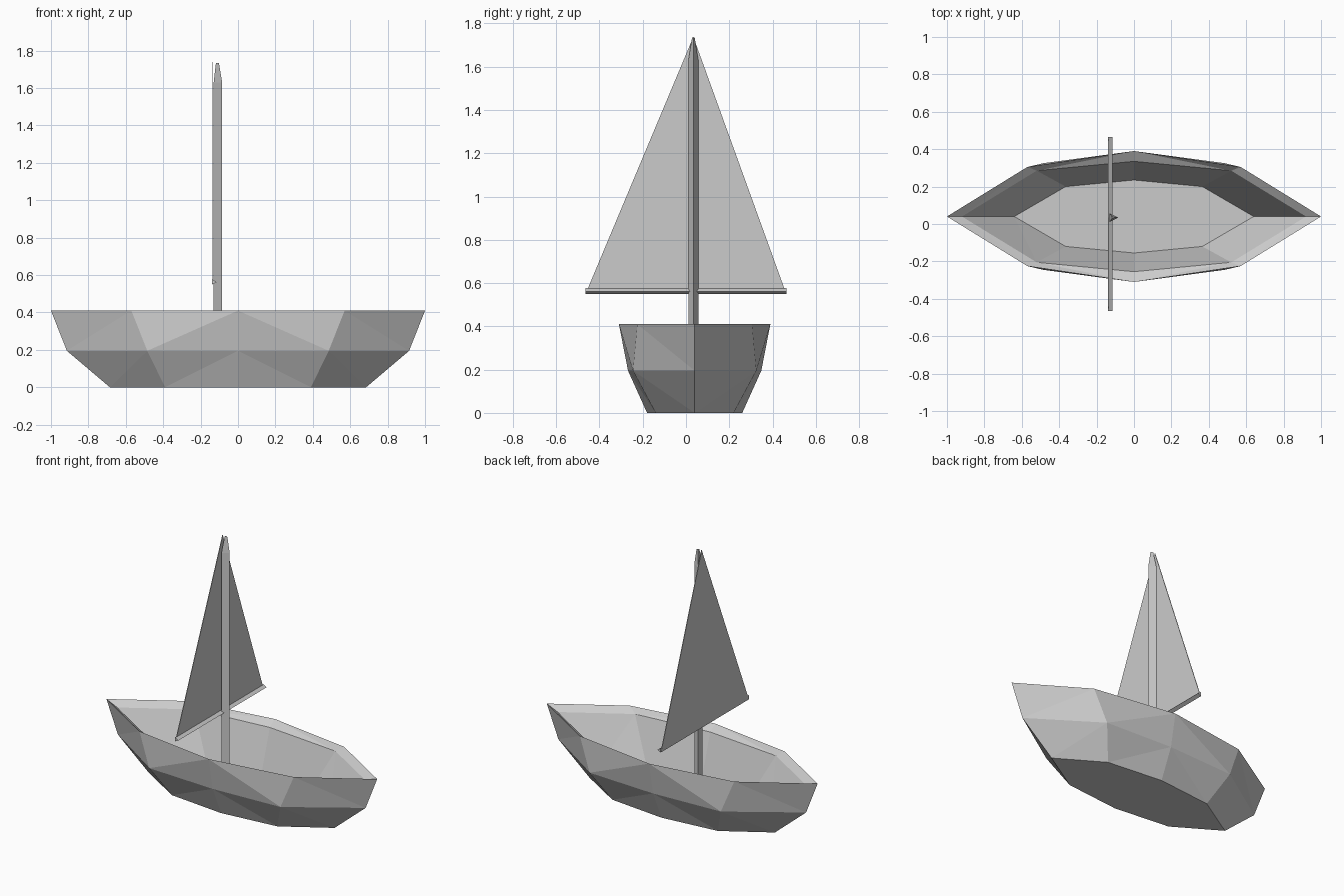
import bpy
import bmesh

cube = bpy.data.objects.get("Cube")
if cube:
    bpy.data.objects.remove(cube, do_unlink=True)

CENTRE_Y = 0.04

grey = bpy.data.materials.new("plain_grey")
grey.use_nodes = True
colour = (0.6, 0.6, 0.6, 1.0)
grey.diffuse_color = colour
grey.node_tree.nodes["Principled BSDF"].inputs["Base Color"].default_value = colour


def finish(name, bm):
    """Turn a bmesh into a flat-shaded object with outward normals."""
    bmesh.ops.recalc_face_normals(bm, faces=bm.faces)
    mesh = bpy.data.meshes.new(name)
    bm.to_mesh(mesh)
    bm.free()
    mesh.materials.append(grey)
    obj = bpy.data.objects.new(name, mesh)
    bpy.context.collection.objects.link(obj)
    return obj


def ring(bm, z, tip, shoulder_x, shoulder_y, beam):
    """Eight points around the hull: tips, shoulders and midship."""
    points = [(tip, 0), (shoulder_x, shoulder_y), (0, beam), (-shoulder_x, shoulder_y),
              (-tip, 0), (-shoulder_x, -shoulder_y), (0, -beam), (shoulder_x, -shoulder_y)]
    return [bm.verts.new((x, CENTRE_Y + y, z)) for x, y in points]


def bridge(bm, low, high):
    """Faceted band; each diagonal rises from the tip towards midship."""
    for i in range(8):
        j = (i + 1) % 8
        end, mid = (i, j) if i % 4 < 2 else (j, i)
        bm.faces.new((low[end], low[mid], high[mid]))
        bm.faces.new((low[end], high[mid], high[end]))


def loft(name, sections):
    """Solid through a list of matching cross-sections."""
    bm = bmesh.new()
    loops = [[bm.verts.new(p) for p in s] for s in sections]
    n = len(loops[0])
    for a, b in zip(loops, loops[1:]):
        for i in range(n):
            j = (i + 1) % n
            bm.faces.new((a[i], a[j], b[j], b[i]))
    bm.faces.new(loops[0])
    bm.faces.new(loops[-1])
    return finish(name, bm)


# Hull: outer skin, sloped rim, inner wall and floor
bm = bmesh.new()
keel = ring(bm, 0.0, 0.685, 0.39, 0.18, 0.22)
chine = ring(bm, 0.195, 0.915, 0.485, 0.285, 0.308)
gunwale = ring(bm, 0.41, 1.0, 0.57, 0.265, 0.35)
inner_rim = ring(bm, 0.375, 0.92, 0.52, 0.245, 0.295)
floor = ring(bm, 0.06, 0.64, 0.365, 0.16, 0.195)
bridge(bm, keel, chine)
bridge(bm, chine, gunwale)
bridge(bm, inner_rim, gunwale)
bridge(bm, floor, inner_rim)
bm.faces.new(keel)
bm.faces.new(floor)
finish("hull", bm)


# Mast: three-sided pole narrowing at the top
def mast_section(z, back, front, half):
    y = 0.034
    return [(back, y - half, z), (front, y, z), (back, y + half, z)]


loft("mast", [mast_section(0.05, -0.13, -0.085, 0.023),
              mast_section(1.63, -0.13, -0.085, 0.023),
              mast_section(1.735, -0.118, -0.102, 0.006)])

# Boom: three-sided spar under the sail
loft("boom", [[(-0.139, y, 0.55), (-0.115, y, 0.562), (-0.139, y, 0.578)]
              for y in (-0.465, 0.465)])

# Sail: thin triangle behind the mast
loft("sail", [[(x, -0.46, 0.56), (x, 0.46, 0.56), (x, 0.034, 1.738)]
              for x in (-0.14, -0.136)])
